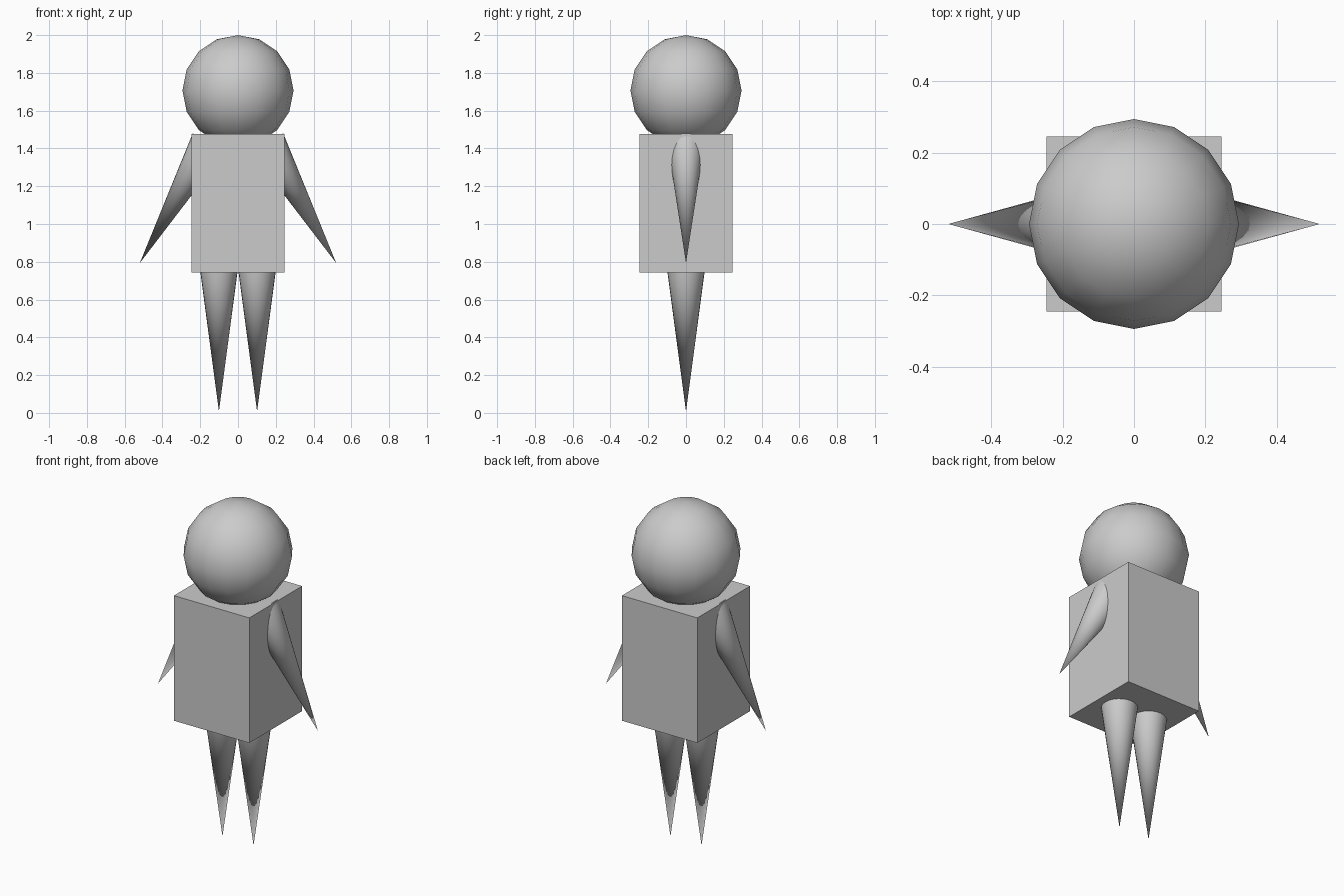
import bpy
from math import radians, sin, cos

if "Cube" in bpy.data.objects:
    bpy.data.objects.remove(bpy.data.objects["Cube"])

UNIT = 0.245           # half the body width
LENGTH = 3 * UNIT      # limb and body length
BODY_BOTTOM = 0.742
BODY_TOP = BODY_BOTTOM + LENGTH


def finish(name, smooth=True):
    ob = bpy.context.object
    ob.name = name
    if smooth:
        bpy.ops.object.shade_smooth_by_angle(angle=radians(35))
    return ob


def limb(name, tip, tilt):
    """Cone with its point at tip, leaning sideways by tilt."""
    x, z = tip
    centre = (x + sin(tilt) * LENGTH / 2, 0, z + cos(tilt) * LENGTH / 2)
    bpy.ops.mesh.primitive_cone_add(vertices=24, radius1=0, radius2=0.4 * UNIT,
                                    depth=LENGTH, location=centre,
                                    rotation=(0, tilt, 0))
    return finish(name)


# Box body
bpy.ops.mesh.primitive_cube_add(size=1, location=(0, 0, (BODY_BOTTOM + BODY_TOP) / 2))
bpy.context.object.scale = (2 * UNIT, 2 * UNIT, LENGTH)
bpy.ops.object.transform_apply(location=False, rotation=False, scale=True)
finish("body", smooth=False)

# Round head, sunk slightly into the body
radius = 1.2 * UNIT
bpy.ops.mesh.primitive_uv_sphere_add(segments=16, ring_count=8, radius=radius,
                                     location=(0, 0, 2.0 - radius))
finish("head")

# Pointed legs and splayed arms on both sides
for side, label in ((-1, "left"), (1, "right")):
    limb(label + "_leg", (side * 0.101, 0.008), 0)
    limb(label + "_arm", (side * 0.52, 0.793), radians(-29.8 * side))
